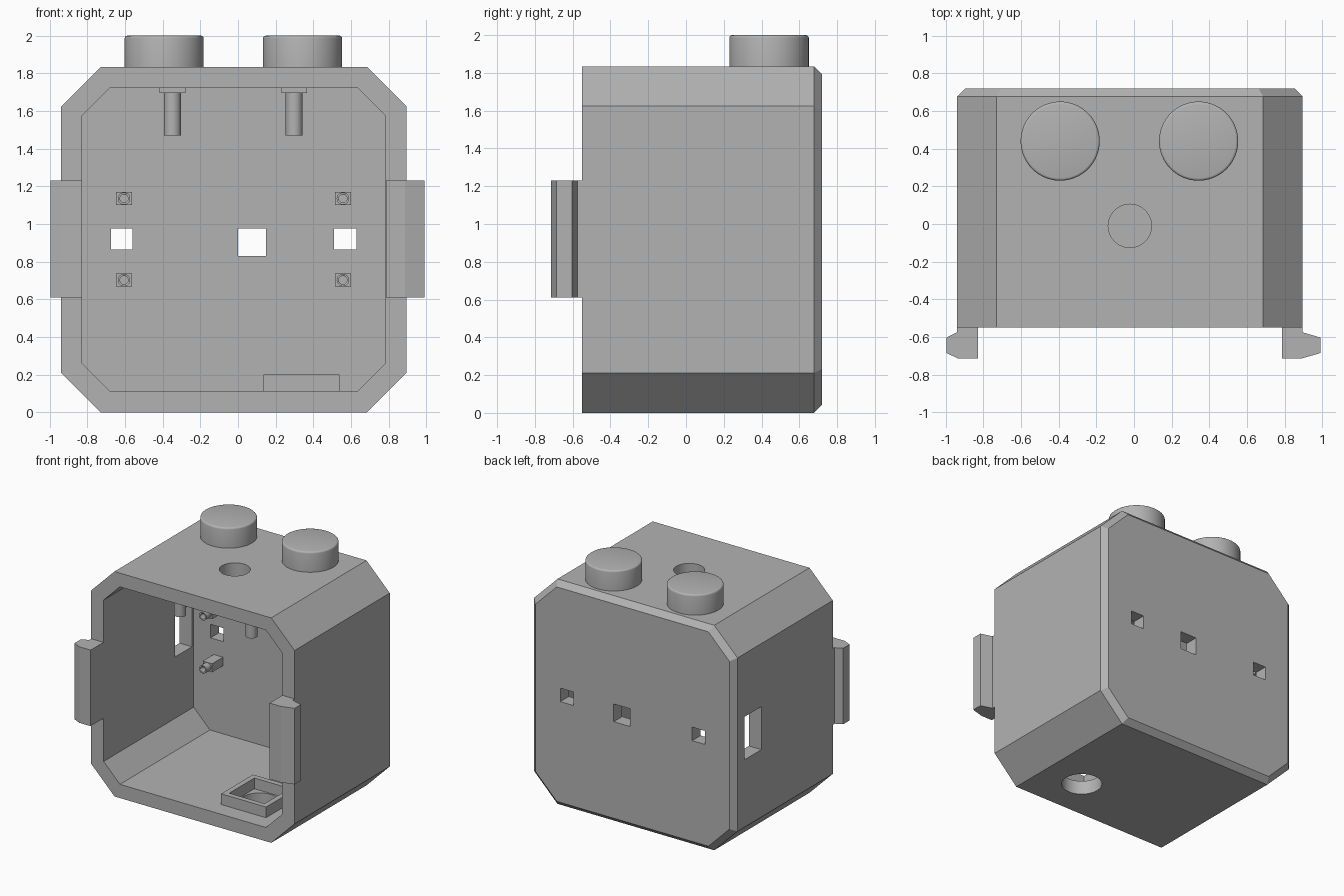
import bpy, bmesh
from mathutils import Matrix, Vector

cube = bpy.data.objects.get("Cube")
if cube:
    bpy.data.objects.remove(cube, do_unlink=True)

grey = bpy.data.materials.new("mid grey")
grey.use_nodes = True
COLOUR = (0.45, 0.45, 0.45, 1)
grey.diffuse_color = COLOUR
grey.node_tree.nodes["Principled BSDF"].inputs["Base Color"].default_value = COLOUR

CX = -0.022                      # middle of the case
HALF, HEIGHT, FRONT, BACK = 0.917, 1.835, -0.55, 0.72
WALL, BEVEL, INNER_BACK = 0.112, 0.043, 0.61


def finish(name, bm, smooth=False):
    bmesh.ops.recalc_face_normals(bm, faces=bm.faces)
    mesh = bpy.data.meshes.new(name)
    bm.to_mesh(mesh)
    bm.free()
    mesh.materials.append(grey)
    obj = bpy.data.objects.new(name, mesh)
    bpy.context.collection.objects.link(obj)
    if smooth:
        select(obj)
        bpy.ops.object.shade_smooth_by_angle(angle=0.6)
    return obj


def select(obj):
    bpy.ops.object.select_all(action='DESELECT')
    obj.select_set(True)
    bpy.context.view_layer.objects.active = obj


def loft(name, rings):
    """Skin a stack of equal-length point rings and cap both ends."""
    bm = bmesh.new()
    loops = [[bm.verts.new(p) for p in ring] for ring in rings]
    n = len(loops[0])
    for a, b in zip(loops, loops[1:]):
        for i in range(n):
            bm.faces.new((a[i], a[(i + 1) % n], b[(i + 1) % n], b[i]))
    bm.faces.new(loops[0])
    bm.faces.new(loops[-1])
    return finish(name, bm)


def octagon(y, inset, cut):
    """Square outline with clipped corners, standing at depth y."""
    r = HALF - inset
    c = r - cut
    pts = [(c, r), (r, c), (r, -c), (c, -r), (-c, -r), (-r, -c), (-r, c), (-c, r)]
    return [(CX + x, y, HEIGHT / 2 + z) for x, z in pts]


def box(name, x, y, z):
    """Box from (min, max) ranges."""
    bm = bmesh.new()
    size = [b - a for a, b in (x, y, z)]
    mid = [(a + b) / 2 for a, b in (x, y, z)]
    bmesh.ops.create_cube(bm, size=1, matrix=Matrix.Translation(mid) @ Matrix.Diagonal((*size, 1)))
    return finish(name, bm)


def rod(name, base, radius, length, axis='Z', bevel=0, sides=48):
    """Cylinder growing from base along +Z or -Y, with an optional rounded end."""
    bm = bmesh.new()
    bmesh.ops.create_cone(bm, cap_ends=True, segments=sides, radius1=radius, radius2=radius,
                          depth=length, matrix=Matrix.Translation((0, 0, length / 2)))
    if bevel:
        rim = [e for e in bm.edges if all(v.co.z > length * 0.9 for v in e.verts)]
        bmesh.ops.bevel(bm, geom=rim, offset=bevel, segments=3, affect='EDGES', profile=0.5)
    if axis == 'Y':
        bm.transform(Matrix.Rotation(1.5707963, 4, 'X'))
    bm.transform(Matrix.Translation(Vector(base)))
    return finish(name, bm, smooth=True)


def carve(obj, *cutters):
    for cutter in cutters:
        mod = obj.modifiers.new("cut", 'BOOLEAN')
        mod.operation, mod.solver, mod.object = 'DIFFERENCE', 'EXACT', cutter
        select(obj)
        bpy.ops.object.modifier_apply(modifier=mod.name)
        bpy.data.objects.remove(cutter, do_unlink=True)


# Hollow case with clipped corners and a bevelled back
case = loft("case", [octagon(FRONT, 0, 0.21), octagon(BACK - BEVEL, 0, 0.21),
                     octagon(BACK, BEVEL, 0.19)])
through = (0.5, 0.9)
carve(case,
      loft("cavity", [octagon(FRONT - 0.1, WALL, 0.147), octagon(INNER_BACK, WALL, 0.147)]),
      box("port_a", (-0.675, -0.56), through, (0.865, 0.975)),
      box("port_b", (0.0, 0.148), through, (0.83, 0.975)),
      box("port_c", (0.51, 0.63), through, (0.865, 0.975)),
      box("side_window", (-1.1, -0.7), (0.37, 0.588), (0.76, 1.11)),
      rod("top_hole", (CX, -0.01, 1.6), 0.115, 0.4),
      rod("floor_hole", (0.337, -0.205, -0.1), 0.15, 0.4))
select(case)
bpy.ops.object.shade_smooth_by_angle(angle=0.4)

# Raised square rim around the floor hole
rim = box("floor_rim", (0.135, 0.54), (-0.41, 0.0), (0.11, 0.2))
carve(rim, box("rim_opening", (0.178, 0.497), (-0.367, -0.043), (0.0, 0.3)))

# Round knobs on the roof
for side, x in (("right", -0.392), ("left", 0.343)):
    rod(side + "_knob", (x, 0.44, HEIGHT - 0.01), 0.21, 0.175, bevel=0.014, sides=64)

# Pegs hanging from the ceiling, each with a mounting plate
for side, x in (("right", -0.348), ("left", 0.298)):
    rod(side + "_peg", (x, -0.25, 1.47), 0.045, 0.24, sides=32)
    box(side + "_peg_plate", (x - 0.068, x + 0.068), (-0.318, -0.182), (1.695, 1.727))

# Square standoffs on the back wall, each with a hollow round tip
for side, x in (("right", -0.605), ("left", 0.557)):
    for level, z in (("lower", 0.702), ("upper", 1.135)):
        name = f"{side}_{level}_standoff"
        box(name, (x - 0.042, x + 0.042), (0.47, INNER_BACK + 0.01), (z - 0.035, z + 0.035))
        tip = rod(name + "_tip", (x, 0.475, z), 0.033, 0.065, 'Y', sides=24)
        carve(tip, rod("bore", (x, 0.465, z), 0.022, 0.1, 'Y', sides=24))

# Side clips at the front opening
for side, sign, inner, edge, tip in (("left", 1, 0.785, 0.895, 0.99),
                                     ("right", -1, 0.829, 0.939, 0.996)):
    profile = [(inner, FRONT), (inner, -0.715), (edge - 0.008, -0.715), (tip, -0.685),
               (tip, -0.603), (edge, -0.575), (edge, FRONT)]
    loft(side + "_clip", [[(sign * x, y, z) for x, y in profile] for z in (0.61, 1.23)])
